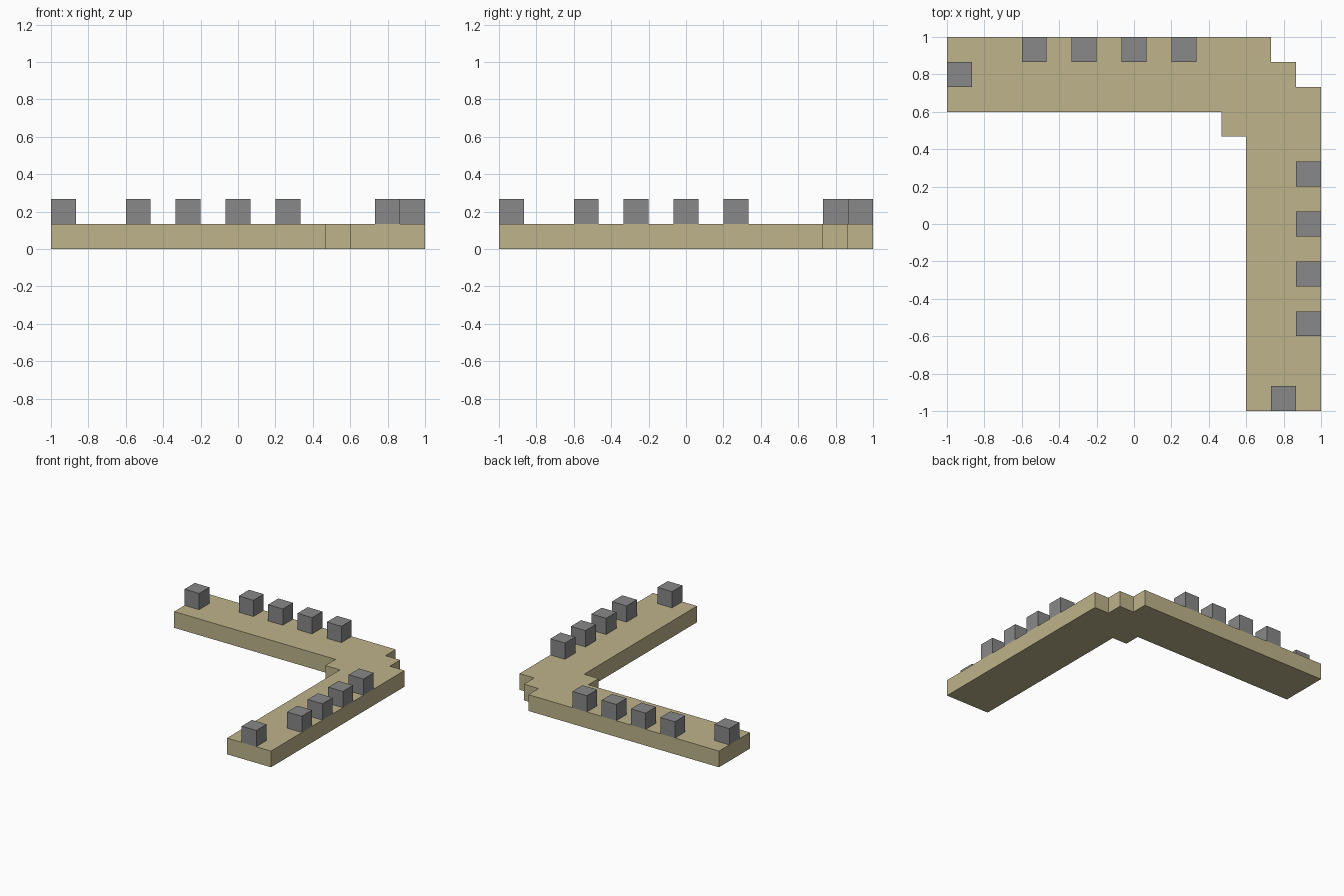
import bpy
import bmesh

cube = bpy.data.objects.get("Cube")
if cube:
    bpy.data.objects.remove(cube, do_unlink=True)

UNIT = 2 / 15  # the whole layout sits on a 15 x 15 grid


def make_material(name, rgb):
    mat = bpy.data.materials.new(name)
    mat.use_nodes = True
    colour = (*rgb, 1)
    mat.diffuse_color = colour
    for node in mat.node_tree.nodes:
        if node.type == "BSDF_PRINCIPLED":
            node.inputs["Base Color"].default_value = colour
    return mat


def make_prism(name, outline, base, mat):
    """Extrude a grid outline one unit up from the given grid height."""
    bm = bmesh.new()
    verts = [bm.verts.new(((x - 7.5) * UNIT, (y - 7.5) * UNIT, base * UNIT))
             for x, y in outline]
    face = bm.faces.new(verts)
    result = bmesh.ops.extrude_face_region(bm, geom=[face])
    top = [v for v in result["geom"] if isinstance(v, bmesh.types.BMVert)]
    bmesh.ops.translate(bm, verts=top, vec=(0, 0, UNIT))
    bmesh.ops.recalc_face_normals(bm, faces=bm.faces)
    mesh = bpy.data.meshes.new(name)
    bm.to_mesh(mesh)
    bm.free()
    mesh.materials.append(mat)
    obj = bpy.data.objects.new(name, mesh)
    bpy.context.collection.objects.link(obj)
    return obj


sandstone = make_material("sandstone", (0.509, 0.451, 0.254))
grey_stone = make_material("grey stone", (0.246, 0.246, 0.246))

# L-shaped walkway: half the outline, mirrored across the diagonal
half = [(0, 12), (0, 15), (13, 15), (13, 14), (14, 14)]
inner = [(12, 0), (12, 11), (11, 11), (11, 12)]
outline = half + [(y, x) for x, y in reversed(half[1:4])] + inner + half[:1]
make_prism("walkway_slab", outline[:-1], 0, sandstone)

# Blocks along the outer edge and one at the tip of each arm
spots = [(0, 13)] + [(x, 14) for x in (3, 5, 7, 9)]
for i, (x, y) in enumerate(spots):
    for arm, (a, b) in (("back", (x, y)), ("left", (y, x))):
        kind = "end_block" if i == 0 else f"edge_block_{i}"
        square = [(a, b), (a + 1, b), (a + 1, b + 1), (a, b + 1)]
        make_prism(f"{arm}_{kind}", square, 1, grey_stone)
